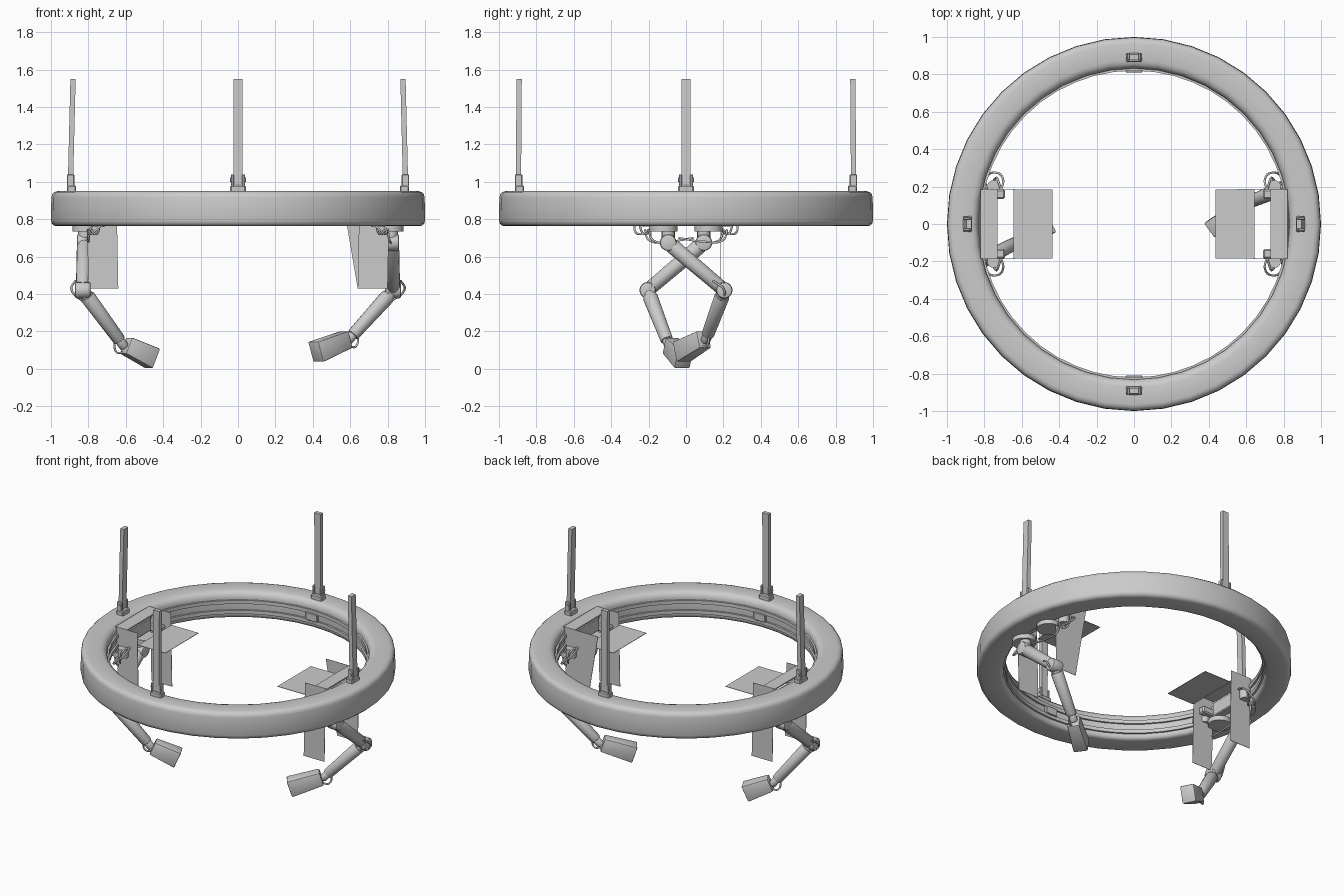
import bpy, bmesh, math
from mathutils import Vector, Matrix

if "Cube" in bpy.data.objects:
    bpy.data.objects.remove(bpy.data.objects["Cube"])

grey = bpy.data.materials.new("plain_grey")
grey.diffuse_color = (0.6, 0.6, 0.6, 1)
grey.use_nodes = True
grey.node_tree.nodes["Principled BSDF"].inputs["Base Color"].default_value = grey.diffuse_color


def finish(name, bm, smooth=True):
    bmesh.ops.recalc_face_normals(bm, faces=bm.faces)
    me = bpy.data.meshes.new(name)
    bm.to_mesh(me)
    bm.free()
    ob = bpy.data.objects.new(name, me)
    bpy.context.collection.objects.link(ob)
    me.materials.append(grey)
    if smooth:
        bpy.ops.object.select_all(action='DESELECT')
        ob.select_set(True)
        bpy.context.view_layer.objects.active = ob
        bpy.ops.object.shade_smooth_by_angle(angle=math.radians(40))
    return ob


def frame(a, b):
    """Matrix at the middle of a-b with z along the line."""
    a, b = Vector(a), Vector(b)
    q = (b - a).to_track_quat('Z', 'Y')
    return Matrix.Translation((a + b) / 2) @ q.to_matrix().to_4x4(), (b - a).length


def box(name, lo, hi, bevel=0.0):
    lo, hi = Vector(lo), Vector(hi)
    bm = bmesh.new()
    bmesh.ops.create_cube(bm, size=1, matrix=Matrix.Translation((lo + hi) / 2)
                          @ Matrix.Diagonal((*[abs(v) for v in hi - lo], 1)))
    if bevel:
        bmesh.ops.bevel(bm, geom=bm.edges[:], offset=bevel, segments=1, affect='EDGES')
    return finish(name, bm, False)


def rod(name, a, b, r1, r2=None, sides=16, bevel=0.0):
    m, length = frame(a, b)
    bm = bmesh.new()
    bmesh.ops.create_cone(bm, cap_ends=True, segments=sides, radius1=r1,
                          radius2=r1 if r2 is None else r2, depth=length, matrix=m)
    if bevel:
        rims = [e for e in bm.edges if len(e.link_faces) == 2
                and max(len(f.verts) for f in e.link_faces) > 4]
        bmesh.ops.bevel(bm, geom=rims, offset=bevel, segments=2, profile=0.5, affect='EDGES')
    return finish(name, bm)


def lathe(name, profile, steps):
    """Closed (radius, z) profile spun around the z axis."""
    bm = bmesh.new()
    rings = []
    for i in range(steps):
        a = 2 * math.pi * i / steps
        rings.append([bm.verts.new((r * math.cos(a), r * math.sin(a), z)) for r, z in profile])
    n = len(profile)
    for i in range(steps):
        p, q = rings[i], rings[(i + 1) % steps]
        for j in range(n):
            bm.faces.new((p[j], q[j], q[(j + 1) % n], p[(j + 1) % n]))
    return finish(name, bm)


def cable(name, pts, r=0.006):
    cu = bpy.data.curves.new(name, 'CURVE')
    cu.dimensions = '3D'
    cu.bevel_depth, cu.bevel_resolution, cu.resolution_u = r, 1, 6
    sp = cu.splines.new('BEZIER')
    sp.bezier_points.add(len(pts) - 1)
    for bp, p in zip(sp.bezier_points, pts):
        bp.co = p
        bp.handle_left_type = bp.handle_right_type = 'AUTO'
    ob = bpy.data.objects.new(name, cu)
    bpy.context.collection.objects.link(ob)
    cu.materials.append(grey)


def sheet(name, corners):
    bm = bmesh.new()
    bm.faces.new([bm.verts.new(c) for c in corners])
    ob = finish(name, bm, False)
    mod = ob.modifiers.new("thickness", 'SOLIDIFY')
    mod.thickness, mod.offset = 0.003, 0


# Main ring with softened edges, and the rails on its inner wall
prof = []
for cx, cz, a0, r in ((0.965, 0.917, 0, 0.033), (0.875, 0.907, 90, 0.043),
                      (0.86, 0.79, 180, 0.027), (0.97, 0.793, 270, 0.03)):
    for k in range(4):
        a = math.radians(a0 + 30 * k)
        prof.append((cx + r * math.cos(a), cz + r * math.sin(a)))
lathe("main_ring", prof, 40)
for z in (0.80, 0.87):
    lathe("inner_rail", [(0.84, z), (0.84, z + 0.025), (0.82, z + 0.025), (0.82, z)], 48)

# Four suspension posts with forked feet
for i in range(4):
    rot = Matrix.Rotation(i * math.pi / 2, 4, 'Z')
    parts = [box("post_foot", (0.865, -0.042, 0.93), (0.915, 0.042, 0.98), 0.006)]
    for s in (-1, 1):
        parts.append(box("post_fork", (0.875, s * 0.022, 0.975), (0.915, s * 0.038, 1.04), 0.004))
    parts.append(rod("post_pin", (0.895, -0.042, 1.01), (0.895, 0.042, 1.01), 0.012, sides=10))
    post = box("post", (0.882, -0.024, 0.985), (0.910, 0.024, 1.55))
    for v in post.data.vertices:
        if v.co.z > 1.3:
            v.co.x -= 0.014 if i % 2 == 0 else 0.004
    for ob in parts + [post]:
        ob.data.transform(rot)

# Rail joint blocks
for s in (-1, 1):
    box("rail_joint", (-0.045, s * 0.81, 0.82), (0.045, s * 0.84, 0.875), 0.004)

# Carriages and robot arms, one on each side, turned half round
arms = {1: dict(wrist=(0.60, 0.11, 0.165), tip=(0.415, -0.025, 0.09), lean=0.07),
        -1: dict(wrist=(0.62, 0.095, 0.135), tip=(0.455, 0.01, 0.055), lean=0.0)}
for s, d in arms.items():
    def P(x, y, z):
        return Vector((s * x, s * y, z))

    # carriage cover, backing and guide blocks
    box("carriage_cover", P(0.73, -0.185, 0.938), P(0.82, 0.185, 0.946))
    box("carriage_block", P(0.775, -0.15, 0.80), P(0.83, 0.15, 0.90), 0.006)
    for t in (-1, 1):
        box("guide_block", P(0.69, t * 0.135, 0.80), P(0.78, t * 0.185, 0.85), 0.008)
        rod("mount_disc", P(0.81, t * 0.12, 0.735), P(0.81, t * 0.12, 0.768), 0.075, sides=24)
        rod("mount_motor", P(0.75, t * 0.20, 0.76), P(0.75, t * 0.20, 0.82), 0.035)
        for k in (0, 0.03):
            cable("carriage_cable", [P(0.79, t * 0.19, 0.75), P(0.79 - k, t * (0.25 - k), 0.72),
                                     P(0.74, t * (0.275 - k), 0.76), P(0.70 + k, t * 0.24, 0.81),
                                     P(0.71, t * 0.18, 0.83)])
        # hanging side panel
        y = t * 0.185
        lean = d["lean"] if t == 1 else 0
        sheet("side_panel", [P(0.81, y, 0.945), P(0.65 - lean * 1.4, y, 0.945),
                             P(0.64, y, 0.43), P(0.80, y, 0.43)])
    # inner shelf
    sheet("inner_shelf", [P(0.645, -0.185, 0.86), P(0.435, -0.185, 0.86),
                          P(0.435, 0.185, 0.86), P(0.645, 0.185, 0.86)])

    # shoulder, upper arm, elbow
    shoulder, elbow = P(0.82, -0.095, 0.675), P(0.83, 0.205, 0.42)
    wrist, tip = P(*d["wrist"]), P(*d["tip"])
    rod("shoulder_post", P(0.82, -0.095, 0.75), shoulder, 0.035)
    side = Vector((s * 0.042, 0, 0))
    rod("shoulder_joint", shoulder - side, shoulder + side, 0.045, bevel=0.012)
    ua = (elbow - shoulder).normalized()
    rod("upper_arm", shoulder + ua * 0.02, elbow - ua * 0.01, 0.041, 0.037, bevel=0.01)
    rod("elbow_joint", elbow - side, elbow + side, 0.044, bevel=0.012)

    # forearm, clevis, wrist
    fa = (wrist - elbow).normalized()
    rod("forearm", elbow + fa * 0.04, wrist - fa * 0.02, 0.041, 0.034, bevel=0.01)
    rod("forearm_collar", elbow, elbow + fa * 0.10, 0.034)
    rod("wrist_joint", wrist - fa * 0.03, wrist + fa * 0.025, 0.026, bevel=0.006)

    # tool head: tapered bevelled block
    ta = (tip - wrist).normalized()
    m, length = frame(wrist + ta * 0.025, tip)
    bm = bmesh.new()
    bmesh.ops.create_cube(bm, size=1)
    for v in bm.verts:
        k = 1.0 if v.co.z > 0 else 0.82
        v.co = Vector((v.co.x * 0.095 * k, v.co.y * 0.115 * k, v.co.z * length))
    bmesh.ops.bevel(bm, geom=bm.edges[:], offset=0.008, segments=2, profile=0.5, affect='EDGES')
    bm.transform(m)
    finish("tool_head", bm)

    # cables at the wrist, elbow and shoulder
    down = Vector((s * 0.03, 0, -0.045))
    cable("wrist_cable", [wrist - fa * 0.06, wrist + down, wrist + ta * 0.03 + down * 0.8,
                          wrist + ta * 0.07])
    cable("elbow_cable", [elbow - ua * 0.08 + side, elbow + side * 1.4, elbow + fa * 0.08 + side])
    cable("shoulder_cable", [P(0.80, -0.20, 0.745), P(0.81, -0.18, 0.69), P(0.82, -0.12, 0.67)])
    cable("hanging_cable", [P(0.80, 0.22, 0.745), P(0.80, 0.20, 0.69), P(0.80, 0.10, 0.68),
                            P(0.81, -0.04, 0.70)])
